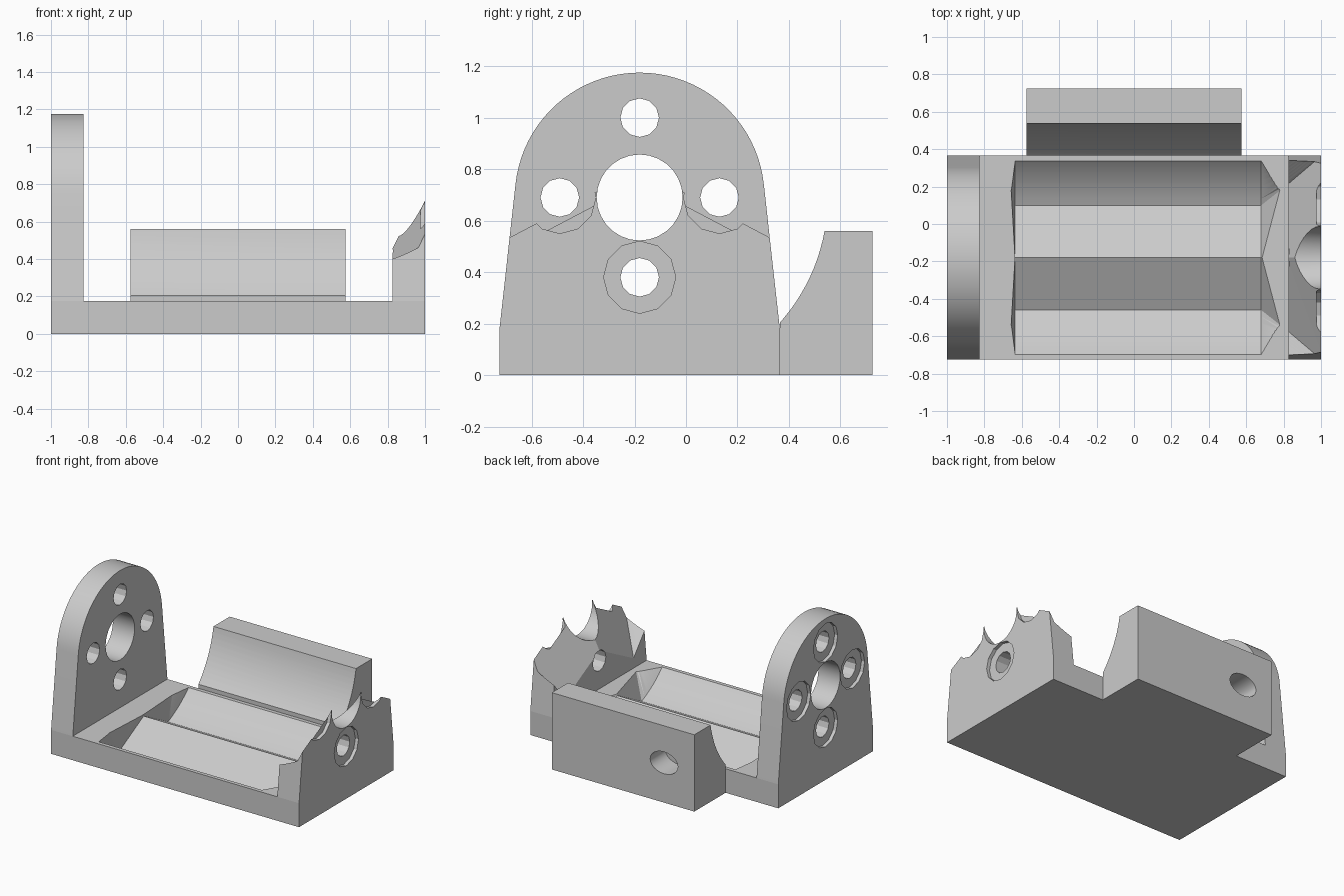
import bpy, bmesh, math
from mathutils import Matrix

cube = bpy.data.objects.get("Cube")
if cube:
    bpy.data.objects.remove(cube, do_unlink=True)

grey = bpy.data.materials.new("light grey plastic")
grey.use_nodes = True
colour = (0.6, 0.6, 0.6, 1)
grey.diffuse_color = colour
grey.node_tree.nodes["Principled BSDF"].inputs["Base Color"].default_value = colour

CY, CZ = -0.18, 0.69      # axis of the cradle and end plates
R = 0.73                  # cradle radius
LIP = 0.175               # top of the base


def finish(name, bm):
    bmesh.ops.recalc_face_normals(bm, faces=bm.faces)
    mesh = bpy.data.meshes.new(name)
    bm.to_mesh(mesh)
    bm.free()
    mesh.materials.append(grey)
    obj = bpy.data.objects.new(name, mesh)
    bpy.context.collection.objects.link(obj)
    return obj


def loft(name, sections, triangulate=False):
    """Skin a row of (x, [(y, z), ...]) sections and cap both ends."""
    bm = bmesh.new()
    rings = [[bm.verts.new((x, y, z)) for y, z in pts] for x, pts in sections]
    for a, b in zip(rings, rings[1:]):
        for i in range(len(a)):
            j = (i + 1) % len(a)
            bm.faces.new((a[i], a[j], b[j], b[i]))
    bm.faces.new(rings[0])
    bm.faces.new(rings[-1])
    if triangulate:
        bmesh.ops.triangulate(bm, faces=bm.faces)
    return finish(name, bm)


def box(name, x0, x1, y0, y1, z0, z1):
    outline = [(y0, z0), (y1, z0), (y1, z1), (y0, z1)]
    return loft(name, [(x0, outline), (x1, outline)])


def rod(name, x0, x1, y, z, r, sides):
    turn = [2 * math.pi * i / sides for i in range(sides)]
    ring = [(y + r * math.cos(a), z + r * math.sin(a)) for a in turn]
    return loft(name, [(x0, ring), (x1, ring)])


def cut(obj, cutters):
    bpy.context.view_layer.objects.active = obj
    for c in cutters:
        mod = obj.modifiers.new("cut", 'BOOLEAN')
        mod.operation = 'DIFFERENCE'
        mod.solver = 'EXACT'
        mod.object = c
        bpy.ops.object.modifier_apply(modifier=mod.name)


# Cradle cutter: a trough with a central ridge, flaring upward at both ends
N = 20
A0, A1 = math.asin(0.28 / R), math.acos(0.09 / R)


def mirrored(ridge, side):
    left = [(CY - u, z) for u, z in reversed(side)]
    right = [(CY + u, z) for u, z in side]
    top = 1.5
    return ([(left[0][0], top)] + left + [(CY, ridge)] + right
            + [(right[-1][0], top)])


def trough():
    angles = [A0 + (A1 - A0) * i / N for i in range(N + 1)]
    return mirrored(0.165, [(R * math.sin(a), CZ - R * math.cos(a)) for a in angles])


def flare(ridge, u, z, du, dz):
    return mirrored(ridge, [(u + du * i / N, z + dz * i / N) for i in range(N + 1)])


cradle = loft("cradle_cutter", [
    (-0.66, flare(0.33, 0.37, 0.2, 0.4, 0.4)),
    (-0.635, trough()),
    (0.68, trough()),
    (0.82, flare(0.445, 0.39, 0.24, 0.38, 0.46)),
    (1.02, flare(0.84, 0.56, 0.545, 0.3, 0.3))], True)

# Main parts
base = box("base", -1, 1, -0.725, 0.365, 0, LIP)
back_block = box("back_block", -0.575, 0.575, 0.365, 0.725, 0, 0.56)

arch = [(CY - 0.545, LIP)]
for i in range(41):
    a = math.radians(174 - 168 * i / 40)
    arch.append((CY + 0.485 * math.cos(a), CZ + 0.485 * math.sin(a)))
arch.append((CY + 0.545, LIP))
tall_plate = loft("tall_end_plate", [(-1, arch), (-0.825, arch)])
short_plate = loft("short_end_plate", [(0.825, arch), (1, arch)])

# Shaft hole and four counterbored screw holes through each end plate
helpers = [cradle]
for plate, outer, side in ((tall_plate, -1, -1), (short_plate, 1, 1)):
    drills = [rod("shaft_cutter", outer - 0.3, outer + 0.3, CY, CZ, 0.167, 28)]
    for i in range(4):
        y = CY + 0.31 * math.cos(i * math.pi / 2)
        z = CZ + 0.31 * math.sin(i * math.pi / 2)
        drills.append(rod("screw_cutter", outer - 0.3, outer + 0.3, y, z, 0.075, 12))
        drills.append(rod("recess_cutter", outer - side * 0.025,
                          outer + side * 0.1, y, z, 0.14, 12))
    cut(plate, drills)
    helpers += drills

# Oval blind hole in the back of the block
oval = rod("oval_cutter", -0.12, 0.12, 0, 0, 0.08, 24)
oval.data.transform(Matrix.Translation((-0.33, 0.67, 0.29))
                    @ Matrix.Diagonal((1.4, 1, 1, 1))
                    @ Matrix.Rotation(math.pi / 2, 4, 'Z'))
helpers.append(oval)
cut(back_block, [oval])

for part in (base, back_block, short_plate):
    cut(part, [cradle])

for h in helpers:
    bpy.data.objects.remove(h, do_unlink=True)

# Smooth the curved walls and keep the edges crisp
bpy.ops.object.select_all(action='DESELECT')
for part in (base, back_block, tall_plate, short_plate):
    part.select_set(True)
bpy.context.view_layer.objects.active = base
bpy.ops.object.shade_smooth_by_angle(angle=math.radians(25))
